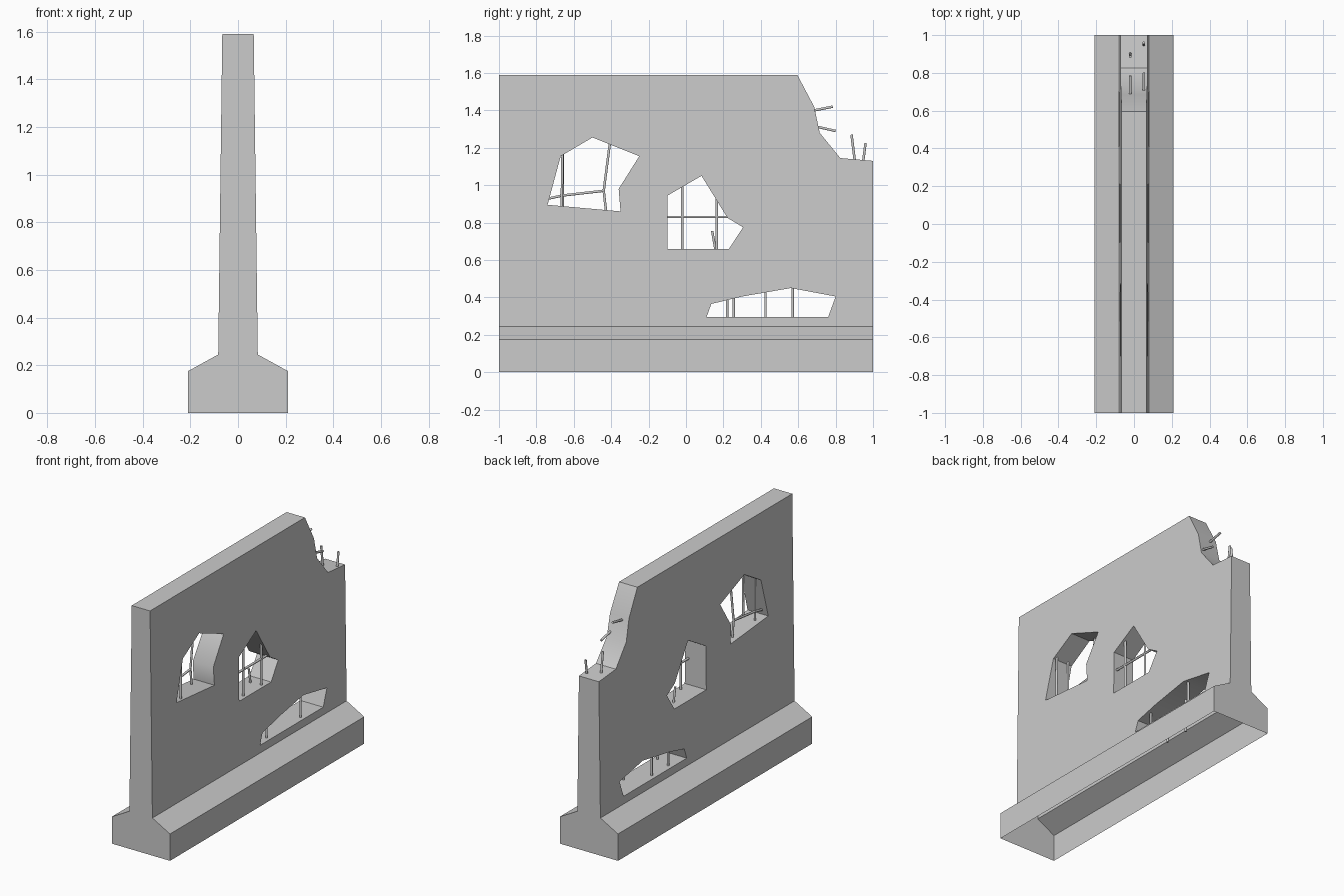
import bpy, bmesh
from mathutils import Vector

if "Cube" in bpy.data.objects:
    bpy.data.objects.remove(bpy.data.objects["Cube"])


def prism(name, pts, axis, half):
    """Extrude a closed 2D profile symmetrically: axis 'Y' takes (x,z), axis 'X' takes (y,z)."""
    def place(p, d):
        return (p[0], d, p[1]) if axis == 'Y' else (d, p[0], p[1])
    bm = bmesh.new()
    a = [bm.verts.new(place(p, -half)) for p in pts]
    b = [bm.verts.new(place(p, half)) for p in pts]
    bm.faces.new(a)
    bm.faces.new(b)
    n = len(pts)
    for i in range(n):
        j = (i + 1) % n
        bm.faces.new((a[i], a[j], b[j], b[i]))
    bmesh.ops.recalc_face_normals(bm, faces=bm.faces)
    me = bpy.data.meshes.new(name)
    bm.to_mesh(me)
    bm.free()
    ob = bpy.data.objects.new(name, me)
    bpy.context.collection.objects.link(ob)
    return ob


# Concrete barrier: mirrored cross-section with a wide foot
half_profile = [(0.21, 0), (0.21, 0.175), (0.083, 0.245), (0.066, 1.59)]
profile = half_profile + [(-x, z) for x, z in reversed(half_profile)]
wall = prism("barrier_wall", profile, 'Y', 1.0)

# Broken openings and the missing top corner, as (y, z) outlines
openings = {
    "upper_hole": [(-0.74, 0.895), (-0.67, 1.155), (-0.5, 1.255), (-0.25, 1.155),
                   (-0.36, 0.98), (-0.35, 0.86)],
    "middle_hole": [(-0.098, 0.66), (-0.098, 0.945), (0.083, 1.05), (0.222, 0.825),
                    (0.305, 0.775), (0.23, 0.66)],
    "lower_hole": [(0.11, 0.295), (0.135, 0.365), (0.30, 0.405), (0.56, 0.45),
                   (0.80, 0.405), (0.76, 0.295)],
    "broken_corner": [(0.542, 1.69), (0.595, 1.59), (0.685, 1.42), (0.715, 1.28),
                      (0.825, 1.145), (1.0, 1.13), (1.1, 1.122), (1.1, 1.69)],
}
bpy.context.view_layer.objects.active = wall
for name, pts in openings.items():
    cutter = prism(name + "_cutter", pts, 'X', 0.4)
    cutter.hide_render = True
    mod = wall.modifiers.new(name, 'BOOLEAN')
    mod.operation = 'DIFFERENCE'
    mod.solver = 'EXACT'
    mod.object = cutter
    bpy.ops.object.modifier_apply(modifier=mod.name)
    bpy.data.objects.remove(cutter)

# The underside is open
bm = bmesh.new()
bm.from_mesh(wall.data)
under = [f for f in bm.faces if f.calc_center_median().z < 0.001]
bmesh.ops.delete(bm, geom=under, context='FACES')
bm.to_mesh(wall.data)
bm.free()
wall.select_set(True)
bpy.ops.object.shade_smooth_by_angle(angle=0.7)

# Exposed reinforcing bars in two layers: x depth, then (y, z) path
FRONT, BACK = 0.052, -0.035
groups = {
    "upper_rebar": [
        (FRONT, [(-0.665, 0.87), (-0.66, 1.18)]),
        (BACK, [(-0.66, 0.87), (-0.66, 1.18)]),
        (BACK, [(-0.405, 1.24), (-0.44, 0.97), (-0.425, 0.84)]),
        (BACK, [(-0.75, 0.925), (-0.66, 0.945), (-0.44, 0.97)]),
    ],
    "middle_rebar": [
        (FRONT, [(-0.02, 0.63), (-0.02, 1.01)]),
        (FRONT, [(0.165, 0.63), (0.165, 0.94)]),
        (FRONT, [(-0.12, 0.83), (0.25, 0.83)]),
        (-0.02, [(0.16, 0.64), (0.14, 0.755)]),
    ],
    "lower_rebar": [
        (FRONT, [(0.22, 0.21), (0.22, 0.41)]),
        (-0.05, [(0.255, 0.21), (0.255, 0.42)]),
        (-0.05, [(0.425, 0.21), (0.425, 0.45)]),
        (FRONT, [(0.57, 0.21), (0.57, 0.47)]),
    ],
    "corner_rebar": [
        (-0.02, [(0.66, 1.395), (0.785, 1.42)]),
        (FRONT, [(0.69, 1.315), (0.80, 1.29)]),
        (-0.02, [(0.905, 1.11), (0.885, 1.27)]),
        (FRONT, [(0.945, 1.11), (0.96, 1.225)]),
    ],
}
for name, bars in groups.items():
    cu = bpy.data.curves.new(name, 'CURVE')
    cu.dimensions = '3D'
    cu.bevel_depth = 0.0075
    cu.bevel_resolution = 1
    cu.use_fill_caps = True
    for x, path in bars:
        sp = cu.splines.new('POLY')
        sp.points.add(len(path) - 1)
        for p, (y, z) in zip(sp.points, path):
            p.co = (x, y, z, 1)
    ob = bpy.data.objects.new(name, cu)
    bpy.context.collection.objects.link(ob)
